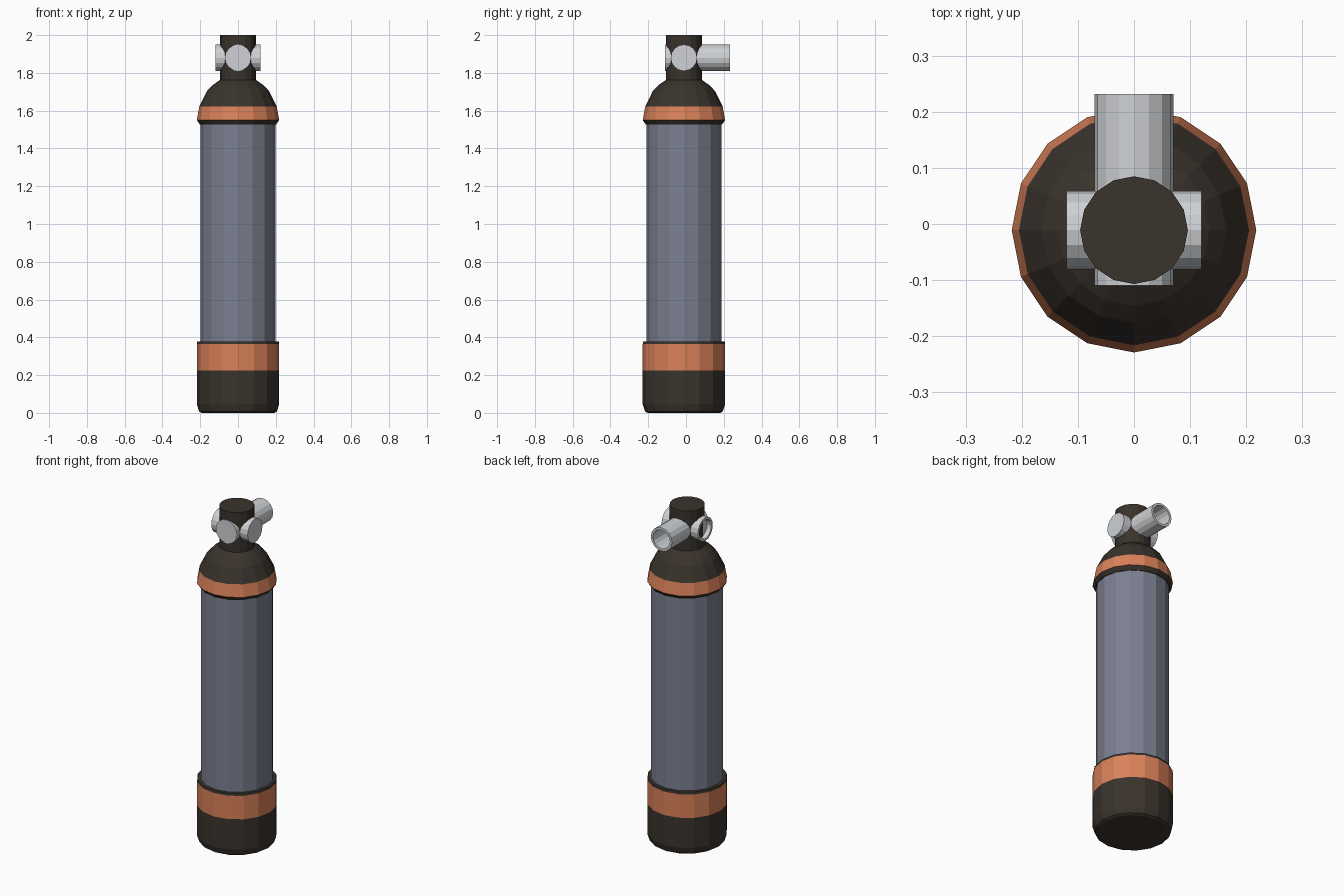
import bpy, bmesh
from math import pi, sin, cos

if "Cube" in bpy.data.objects:
    bpy.data.objects.remove(bpy.data.objects["Cube"])

SIDES = 16
CY = -0.011      # tank axis sits slightly forward of the outlet pipe


def material(name, rgb):
    m = bpy.data.materials.new(name)
    m.diffuse_color = (*rgb, 1)
    m.use_nodes = True
    m.node_tree.nodes["Principled BSDF"].inputs["Base Color"].default_value = m.diffuse_color
    return m


DARK = material("dark_rubber", (0.042, 0.033, 0.025))
ORANGE = material("orange_band", (0.70, 0.22, 0.10))
STEEL = material("blue_grey_tank", (0.20, 0.215, 0.28))
SILVER = material("silver_fitting", (0.62, 0.64, 0.66))


def revolve(name, profile, mats, bands=(), loc=(0, CY, 0), rot=(0, 0, 0)):
    """Spin (radius, height) points round local z; segments in bands use mats[1]."""
    bm = bmesh.new()
    rings = []
    for r, z in profile:
        if r == 0:
            rings.append([bm.verts.new((0, 0, z))] * SIDES)
        else:
            rings.append([bm.verts.new((r * cos(2 * pi * i / SIDES),
                                        r * sin(2 * pi * i / SIDES), z))
                          for i in range(SIDES)])
    for s, (a, b) in enumerate(zip(rings, rings[1:])):
        for i in range(SIDES):
            j = (i + 1) % SIDES
            corners = list(dict.fromkeys((a[i], a[j], b[j], b[i])))
            bm.faces.new(corners).material_index = 1 if s in bands else 0
    bmesh.ops.recalc_face_normals(bm, faces=bm.faces)
    mesh = bpy.data.meshes.new(name)
    bm.to_mesh(mesh)
    bm.free()
    for m in mats:
        mesh.materials.append(m)
    ob = bpy.data.objects.new(name, mesh)
    ob.location, ob.rotation_euler = loc, rot
    bpy.context.collection.objects.link(ob)
    return ob


def pipe(name, start, end, floor, loc, rot, r=0.07, bore=0.056):
    """Tube closed at start, open at end, with the bore stopping at floor."""
    return revolve(name, [(0, start), (r, start), (r, end), (bore, end),
                          (bore, floor), (0, floor)], [SILVER], loc=loc, rot=rot)


# Main tank cylinder
revolve("tank_body", [(0, 0.3), (0.198, 0.3), (0.198, 1.58), (0, 1.58)], [STEEL])

# Rubber boot with orange band
revolve("base_boot", [(0, 0), (0.192, 0), (0.206, 0.008), (0.218, 0.045),
                      (0.218, 0.225), (0.218, 0.365), (0.216, 0.378),
                      (0.195, 0.378)], [DARK, ORANGE], bands=(4,))

# Domed shoulder with flared orange band, and neck
revolve("shoulder_dome", [(0.19, 1.527), (0.202, 1.527), (0.218, 1.55),
                          (0.205, 1.622), (0.165, 1.703), (0.135, 1.735),
                          (0.096, 1.762), (0, 1.762)], [DARK, ORANGE], bands=(2,))
revolve("valve_neck", [(0, 1.75), (0.096, 1.75), (0.096, 2.0), (0, 2.0)], [DARK])

# Outlet pipe opening to the back, cross fitting opening to the left
pipe("outlet_pipe", -0.11, 0.232, 0.075, (0, 0, 1.88), (-pi / 2, 0, 0))
pipe("cross_fitting", -0.12, 0.12, 0.092, (0, CY, 1.88), (0, -pi / 2, 0))
